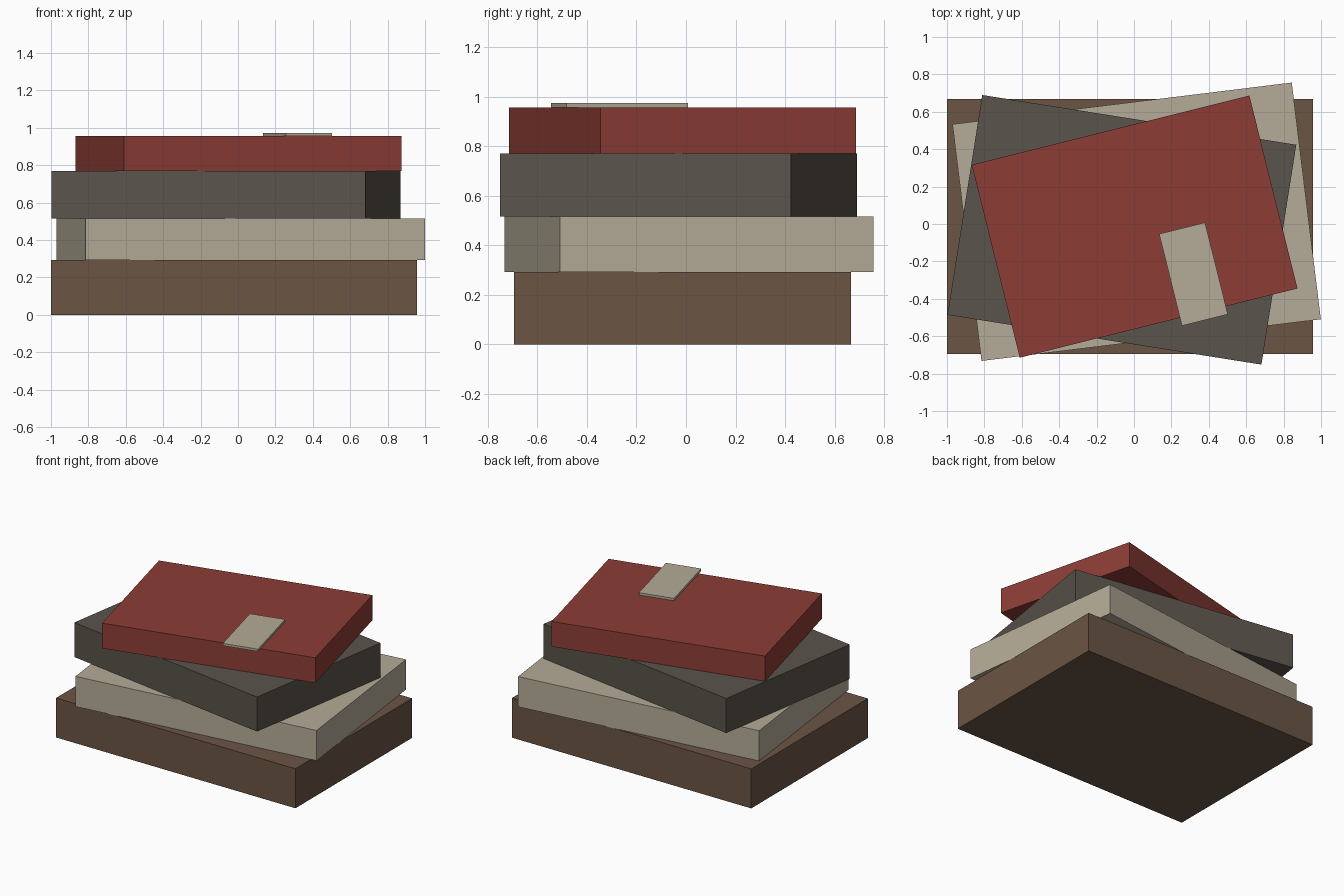
import bpy
from math import radians

if "Cube" in bpy.data.objects:
    bpy.data.objects.remove(bpy.data.objects["Cube"])


def slab(name, center, size, z0, z1, angle, material):
    """Flat box lying between z0 and z1, turned about its own centre."""
    bpy.ops.mesh.primitive_cube_add(size=1, location=(*center, (z0 + z1) / 2),
                                    rotation=(0, 0, radians(angle)))
    ob = bpy.context.object
    ob.name = name
    ob.scale = (*size, z1 - z0)
    bpy.ops.object.transform_apply(location=False, rotation=False, scale=True)
    ob.data.materials.append(material)


def colour(name, rgb):
    mat = bpy.data.materials.new(name)
    mat.diffuse_color = (*rgb, 1)
    mat.use_nodes = True
    mat.node_tree.nodes["Principled BSDF"].inputs["Base Color"].default_value = mat.diffuse_color
    return mat


brown = colour("brown_cover", (0.145, 0.090, 0.058))
cream = colour("cream_cover", (0.46, 0.41, 0.31))
charcoal = colour("charcoal_cover", (0.102, 0.087, 0.070))
red = colour("red_cover", (0.262, 0.046, 0.036))

# Stack of books, bottom to top
slab("bottom_book", (-0.022, -0.014), (1.956, 1.362), 0.0, 0.292, 0, brown)
slab("second_book", (0.014, 0.012), (1.828, 1.275), 0.292, 0.515, 7, cream)
slab("third_book", (-0.065, -0.031), (1.70, 1.19), 0.515, 0.77, -9, charcoal)
slab("top_book", (0.003, -0.014), (1.53, 1.063), 0.77, 0.956, 14, red)

# Paper bookmark lying on the top book
slab("bookmark", (0.318, -0.268), (0.253, 0.506), 0.956, 0.973, 14, cream)
